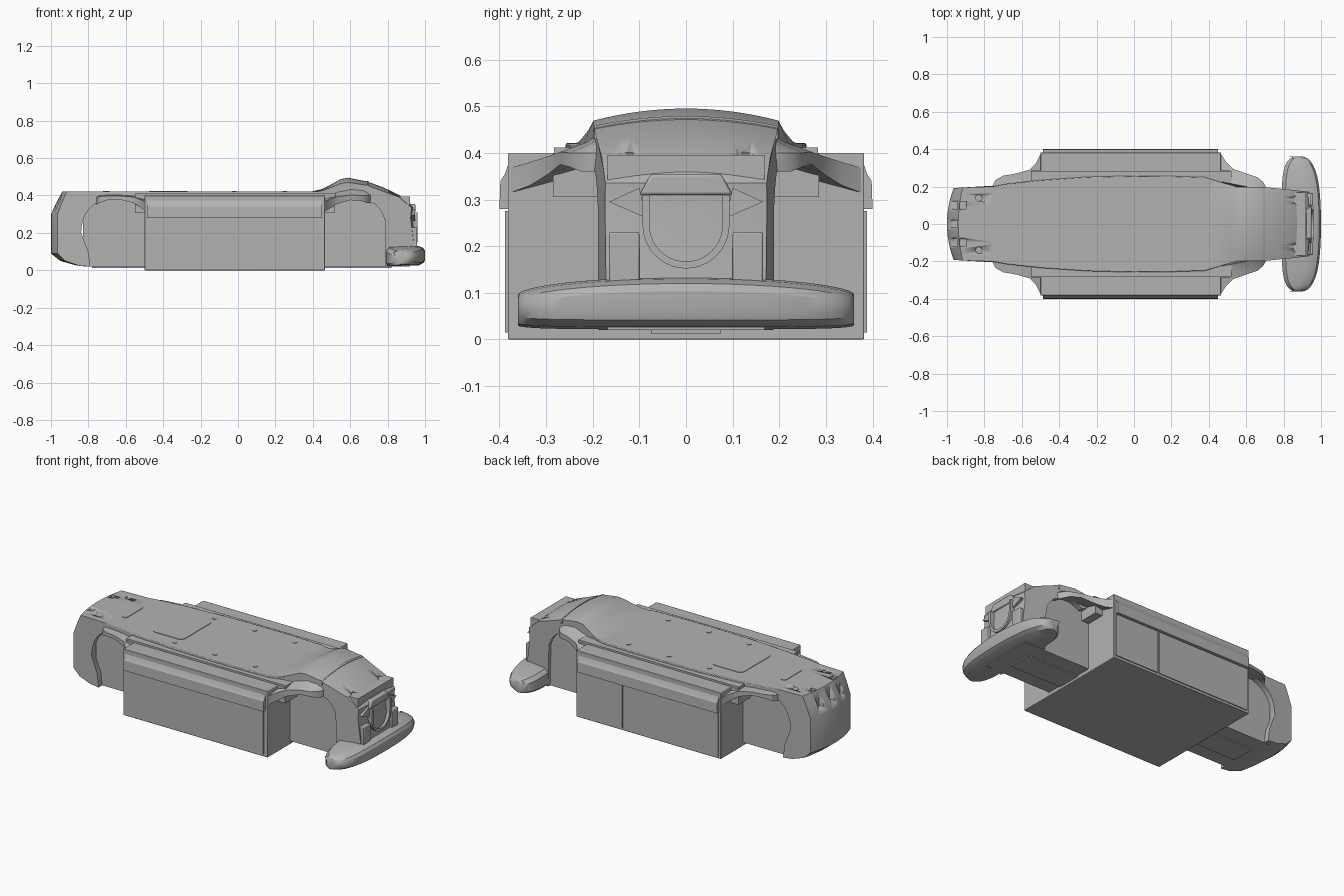
import bpy, bmesh, math
from mathutils import Vector

if "Cube" in bpy.data.objects:
    bpy.data.objects.remove(bpy.data.objects["Cube"], do_unlink=True)

grey = bpy.data.materials.new("body grey")
grey.use_nodes = True
grey.diffuse_color = (0.45, 0.45, 0.45, 1)
grey.node_tree.nodes["Principled BSDF"].inputs["Base Color"].default_value = (0.45, 0.45, 0.45, 1)


def finish(name, bm, bevel=0, smooth=True):
    bmesh.ops.recalc_face_normals(bm, faces=bm.faces)
    mesh = bpy.data.meshes.new(name)
    bm.to_mesh(mesh)
    bm.free()
    obj = bpy.data.objects.new(name, mesh)
    bpy.context.collection.objects.link(obj)
    mesh.materials.append(grey)
    if bevel:
        mod = obj.modifiers.new("soft edges", "BEVEL")
        mod.width, mod.segments, mod.limit_method = bevel, 2, "ANGLE"
    if smooth:
        bpy.ops.object.select_all(action="DESELECT")
        obj.select_set(True)
        bpy.context.view_layer.objects.active = obj
        bpy.ops.object.shade_smooth_by_angle(angle=math.radians(30))
    return obj


def loft(name, rings, bevel=0):
    bm = bmesh.new()
    rows = [[bm.verts.new(p) for p in ring] for ring in rings]
    n = len(rows[0])
    for a, b in zip(rows, rows[1:]):
        for i in range(n):
            j = (i + 1) % n
            bm.faces.new((a[i], a[j], b[j], b[i]))
    bm.faces.new(rows[0])
    bm.faces.new(rows[-1])
    return finish(name, bm, bevel)


def box(name, x, y, z, bevel=0):
    return loft(name, [[(a, y[0], z[0]), (a, y[1], z[0]), (a, y[1], z[1]), (a, y[0], z[1])]
                       for a in x], bevel)


def disc(name, centre, radius, depth, axis=(0, 0, 1)):
    bm = bmesh.new()
    bmesh.ops.create_cone(bm, cap_ends=True, segments=20, radius1=radius, radius2=radius, depth=depth)
    obj = finish(name, bm)
    obj.rotation_euler = Vector(axis).to_track_quat("Z", "Y").to_euler()
    obj.location = centre
    return obj


def cut(target, cutters):
    for c in cutters:
        mod = target.modifiers.new("cut", "BOOLEAN")
        mod.operation, mod.object, mod.solver = "DIFFERENCE", c, "EXACT"
        c.hide_render = True
        c.hide_set(True)


def arc(cx, cz, r, start, end, n):
    angles = [math.radians(start + (end - start) * i / n) for i in range(n + 1)]
    return [(cx + r * math.cos(a), cz + r * math.sin(a)) for a in angles]


def across(name, profile, warp, n=12):
    # sweep a side profile across the width, warped by t in -1..1
    ts = [2 * i / n - 1 for i in range(n + 1)]
    return loft(name, [[warp(x, z, t) for x, z in profile] for t in ts])


# central battery box, with panels and side rails
box("central_box", (-0.5, 0.465), (-0.382, 0.382), (0, 0.4), 0.003)
for s in (-1, 1):
    side = "right" if s < 0 else "left"
    for i, (a, b) in enumerate([(-0.485, 0.145), (0.155, 0.45)] if s > 0 else [(-0.485, 0.44)]):
        box(f"{side}_panel_{i}", (a, b), sorted((s * 0.38, s * 0.388)), (0.015, 0.275))
    rail = [(0.375, 0.395), (0.388, 0.355), (0.398, 0.34), (0.4, 0.28), (0.375, 0.28)]
    loft(side + "_rail", [[(x, s * y, z) for y, z in rail] for x in (-0.487, 0.45)])

# inner spine and keel
box("spine", (-0.83, 0.92), (-0.168, 0.168), (0.02, 0.395))
box("keel_plate", (-0.78, 0.82), (-0.075, 0.075), (0.013, 0.025))
for x in ((-0.55, -0.49), (0.45, 0.515)):
    for s in (-1, 1):
        box("bracket", x, sorted((s * 0.16, s * 0.285)), (0.305, 0.4))

# top deck
half = [(-0.765, 0.2), (-0.68, 0.215), (-0.5, 0.235), (-0.25, 0.252), (0.0, 0.258),
        (0.2, 0.256), (0.38, 0.25), (0.48, 0.22), (0.54, 0.19)]
outline = half + [(x, -y) for x, y in reversed(half)]
loft("top_deck", [[(x, y, z) for x, y in outline] for z in (0.385, 0.421)], 0.004)
box("deck_fairing", (-0.55, 0.52), (-0.283, 0.283), (0.385, 0.411))

# deck details
hatch = []
for cx, cy, a in ((-0.295, 0.12, 0), (-0.45, 0.12, 90), (-0.45, -0.12, 180), (-0.295, -0.12, 270)):
    hatch += arc(cx, cy, 0.025, a, a + 90, 4)
loft("hatch", [[(x, y, z) for x, y in hatch] for z in (0.42, 0.424)])
slot = arc(-0.705, 0.07, 0.018, 0, 180, 8) + arc(-0.705, -0.07, 0.018, 180, 360, 8)
loft("deck_slot", [[(x, y, z) for x, y in slot] for z in (0.42, 0.424)])
for s in (-1, 1):
    for x in (-0.29, -0.02, 0.25):
        disc("deck_screw", (x, s * 0.19, 0.421), 0.013, 0.006)

# rear end shell with wheel arch edge
tail_profile = [(-0.79, 0.02), (-0.86, 0.025), (-0.95, 0.05), (-1, 0.09), (-1, 0.3), (-0.97, 0.365),
                (-0.94, 0.421), (-0.72, 0.421)] + arc(-0.66, 0.2, 0.187, 105, 180, 8) + [(-0.8, 0.1)]


def tail_warp(x, z, t):
    rear = max(0, (-0.8 - x) / 0.2)
    return (x + 0.035 * rear * t * t, t * (0.202 - 0.01 * rear), z)


tail = across("tail_shell", tail_profile, tail_warp)
cutters = [box("tail_notch_cutter", (-1.05, -0.945), (y - 0.02, y + 0.02), (0.33, 0.5))
           for y in (-0.1, 0, 0.1)]
for s in (-1, 1):
    cutters.append(box("tail_slot_cutter", (-0.93, -0.895), (s * 0.1 - 0.02, s * 0.1 + 0.02), (0.405, 0.5)))
    cutters.append(disc("tail_hole_cutter", (-0.83, s * 0.14, 0.42), 0.017, 0.03))
cut(tail, cutters)

# head shell with crowned top and wheel arch edge
head_profile = [(0.38, 0.418), (0.45, 0.435), (0.51, 0.465), (0.55, 0.488), (0.59, 0.495), (0.69, 0.475),
                (0.78, 0.442), (0.86, 0.403), (0.915, 0.365), (0.94, 0.335), (0.935, 0.28), (0.95, 0.15),
                (0.95, 0.04), (0.79, 0.02)] + arc(0.63, 0.23, 0.16, 15, 125, 9) + [(0.42, 0.38)]


def head_warp(x, z, t):
    width = 0.198 - 0.1 * max(0, x - 0.69) + 0.3 * max(0, 0.55 - x)
    crown = max(0, z - 0.4) * 0.27 + (0.01 if x > 0.7 and z > 0.36 else 0)
    front = 0.012 * t * t if x > 0.9 else 0
    return (x - front, t * width, z - crown * t * t)


head = across("head_shell", head_profile, head_warp, 16)
cut(head, [disc("head_hole_cutter", (0.868, s * 0.127, 0.39), 0.02, 0.05, (0.5, 0, 0.86))
           for s in (-1, 1)])
pts = [(0.69, 0.476), (0.7, 0.471)]
across("head_seam", [(x, z + d) for x, z in pts for d in (0.003,)] + [(0.7, 0.45), (0.69, 0.45)],
       lambda x, z, t: (x, t * 0.197, z - 0.021 * t * t))

# face hood, cheeks and U-shaped hook
hood = [(0.1, 0.31), (0.075, 0.355), (-0.075, 0.355), (-0.1, 0.31)]
loft("face_hood", [[(x, y, z) for y, z in hood] for x in (0.88, 0.948)], 0.006)
for s in (-1, 1):
    cheek = [(0.165, 0.295), (0.1, 0.325), (0.085, 0.26)]
    loft("face_cheek", [[(x, s * y, z) for y, z in cheek] for x in (0.88, 0.945)])
    box("lower_cheek", (0.88, 0.957), sorted((s * 0.1, s * 0.165)), (0.1, 0.23), 0.004)
outer = arc(0, 0.245, 0.093, 180, 360, 20)
inner = arc(0, 0.245, 0.078, 360, 180, 20)
hook = [(-0.093, 0.31)] + outer + [(0.093, 0.31), (0.078, 0.31)] + inner + [(-0.078, 0.31)]
loft("face_hook", [[(x, y, z) for y, z in hook] for x in (0.92, 0.96)])

# front bumper, lofted across its width
rings = []
for i in range(25):
    t = -math.cos(math.pi * i / 24)
    e = math.sqrt(max(0.0, 1 - abs(t) ** 6))
    x0, x1 = 0.865 - 0.075 * e, 0.9 + 0.1 * e * (1 - 0.3 * t * t)
    top, low = 0.134 - 0.022 * t ** 2 - 0.015 * (1 - e), 0.022 + 0.008 * (1 - e)
    sec = [(x0 + 0.012, low), (x1 - 0.03, low + 0.005), (x1 - 0.005, low + 0.02), (x1, low + 0.035),
           (x1, top - 0.03), (x1 - 0.01, top - 0.014), (x1 - 0.035, top - 0.004), (x1 - 0.07, top),
           (x0 + 0.02, top - 0.004), (x0, top - 0.025), (x0, low + 0.012)]
    rings.append([(x, 0.36 * t, z) for x, z in sec])
loft("front_bumper", rings)

# wheel fenders: x, outer y, outer low z, outer top z, inner top z
front_fender = [(0.465, 0.375, 0.315, 0.368, 0.42), (0.49, 0.335, 0.33, 0.38, 0.43),
                (0.53, 0.295, 0.355, 0.393, 0.45), (0.6, 0.27, 0.375, 0.402, 0.465),
                (0.66, 0.25, 0.37, 0.4, 0.46), (0.69, 0.225, 0.36, 0.4, 0.45), (0.71, 0.19, 0.36, 0.4, 0.43)]
rear_fender = [(-0.5, 0.375, 0.32, 0.368, 0.405), (-0.525, 0.325, 0.34, 0.38, 0.405),
               (-0.56, 0.29, 0.36, 0.392, 0.408), (-0.63, 0.27, 0.378, 0.398, 0.412),
               (-0.7, 0.258, 0.375, 0.398, 0.412), (-0.74, 0.235, 0.36, 0.395, 0.41),
               (-0.76, 0.195, 0.35, 0.39, 0.405)]
for name, rows in (("front_fender", front_fender), ("rear_fender", rear_fender)):
    for s in (-1, 1):
        rings = []
        for x, y, low, top, inner in rows:
            mid = 0.17 + (y - 0.17) * 0.4
            rings.append([(x, s * 0.16, inner), (x, s * mid, top + (inner - top) * 0.35), (x, s * y, top),
                          (x, s * y, low), (x, s * mid, max(low, top - 0.02)), (x, s * 0.16, top - 0.01)])
        loft(("left_" if s > 0 else "right_") + name, rings)
